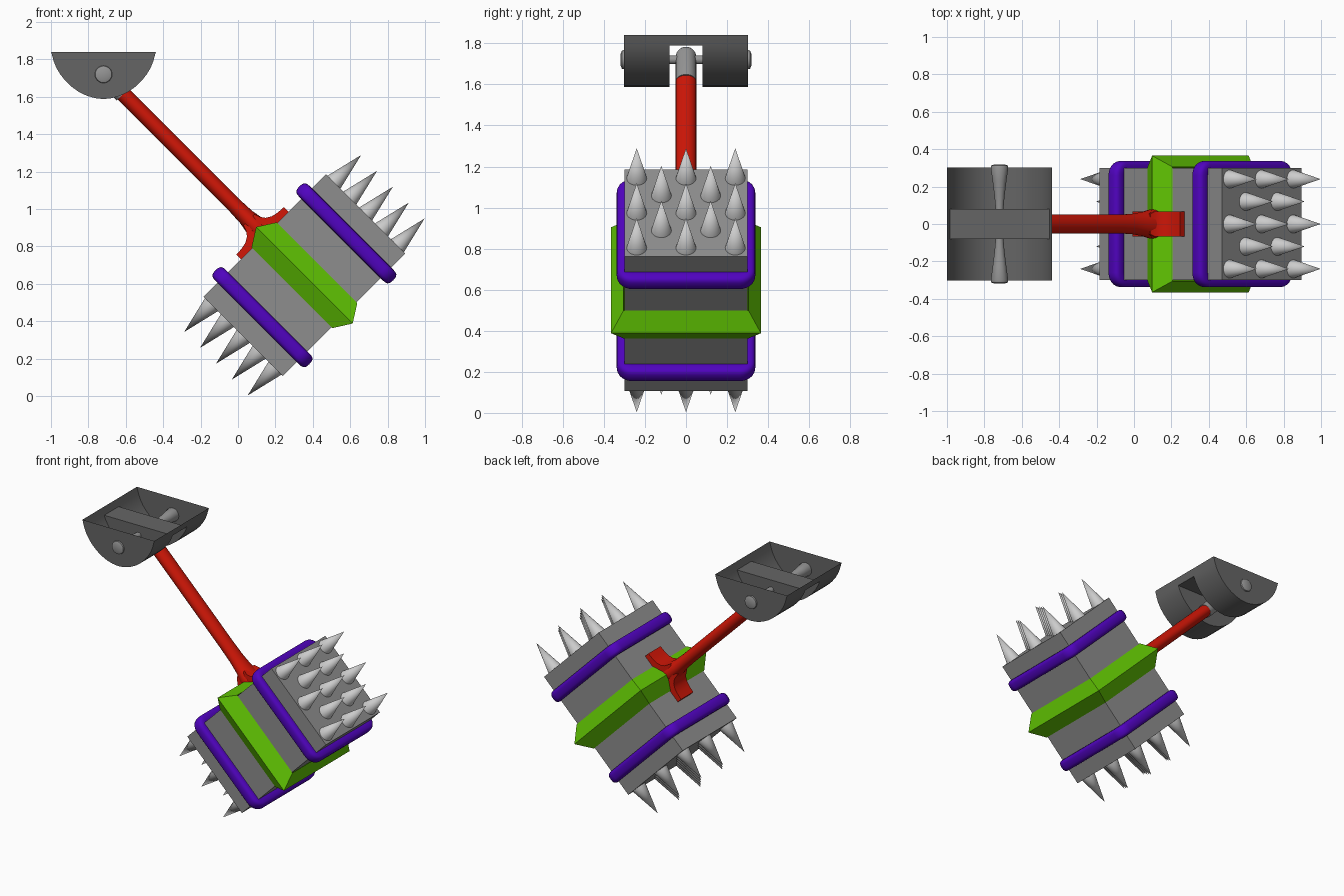
import bpy, bmesh
from math import sin, cos, pi, radians, copysign
from mathutils import Matrix, Vector

if "Cube" in bpy.data.objects:
    bpy.data.objects.remove(bpy.data.objects["Cube"])

# The hammer is built upright around its head centre, then swung 45 degrees
SWING = Matrix.Translation((0.355, 0, 0.646)) @ Matrix.Rotation(radians(-45), 4, 'Y')
PIVOT = SWING @ Vector((0, 0, 1.519))


def material(name, rgb):
    m = bpy.data.materials.new(name)
    m.diffuse_color = (*rgb, 1)
    m.use_nodes = True
    m.node_tree.nodes["Principled BSDF"].inputs["Base Color"].default_value = m.diffuse_color
    return m


RED = material("red", (0.62, 0.008, 0.002))
PURPLE = material("purple", (0.08, 0.001, 0.52))
GREEN = material("green", (0.12, 0.56, 0.001))
STONE = material("stone_grey", (0.27, 0.27, 0.27))
STEEL = material("steel_grey", (0.55, 0.55, 0.55))
PIN = material("pin_grey", (0.30, 0.30, 0.30))
DARK = material("dark_grey", (0.13, 0.13, 0.13))


def finish(name, bm, mat=None, matrix=SWING, smooth=True):
    bmesh.ops.recalc_face_normals(bm, faces=bm.faces)
    me = bpy.data.meshes.new(name)
    bm.to_mesh(me)
    bm.free()
    ob = bpy.data.objects.new(name, me)
    bpy.context.collection.objects.link(ob)
    ob.matrix_world = matrix
    if mat:
        me.materials.append(mat)
    if smooth:
        bpy.ops.object.select_all(action='DESELECT')
        ob.select_set(True)
        bpy.context.view_layer.objects.active = ob
        bpy.ops.object.shade_smooth_by_angle(angle=radians(35))
    return ob


def loft(name, rings, mat=None, matrix=SWING, loop=False, smooth=True):
    """Skin a list of closed rings; loop joins the last ring to the first."""
    bm = bmesh.new()
    vs = [[bm.verts.new(p) for p in r] for r in rings]
    n = len(vs[0])
    pairs = list(zip(vs, vs[1:])) + ([(vs[-1], vs[0])] if loop else [])
    for a, b in pairs:
        for i in range(n):
            j = (i + 1) % n
            bm.faces.new((a[i], a[j], b[j], b[i]))
    if not loop:
        bm.faces.new(vs[0])
        bm.faces.new(vs[-1])
    return finish(name, bm, mat, matrix, smooth)


def circle(rx, ry, z, n=24):
    return [(rx * cos(2 * pi * i / n), ry * sin(2 * pi * i / n), z) for i in range(n)]


def squarish(v):
    return copysign(abs(v) ** 0.7, v)


# Head block
bm = bmesh.new()
bmesh.ops.create_cube(bm, size=1, matrix=Matrix.Diagonal((0.926, 0.6, 0.6, 1)))
finish("head_block", bm, STONE, smooth=False)

# Spikes: staggered 3-2-3-2-3 pattern on both striking faces
for side, label in ((1, "right"), (-1, "left")):
    bm = bmesh.new()
    for row in range(5):
        for y in ((-0.24, 0, 0.24) if row % 2 == 0 else (-0.12, 0.12)):
            at = Matrix.Translation((side * 0.564, y, 0.24 - 0.12 * row))
            bmesh.ops.create_cone(bm, cap_ends=True, segments=24, radius1=0.05, radius2=0,
                                  depth=0.21, matrix=at @ Matrix.Rotation(side * pi / 2, 4, 'Y'))
    finish("spikes_" + label, bm, STEEL)

# Purple hoops with softened corners
for side, label in ((1, "right"), (-1, "left")):
    rings = []
    for q in range(4):
        mid = radians(45 + 90 * q)
        cy, cz = copysign(0.26, cos(mid)), copysign(0.277, sin(mid))
        for k in range(7):
            a = radians(90 * q + 15 * k)
            ring = []
            for i in range(20):
                t = 2 * pi * i / 20
                r = 0.04 + 0.038 * squarish(cos(t))
                ring.append((side * 0.317 + 0.04 * squarish(sin(t)),
                             cy + r * cos(a), cz + r * sin(a)))
            rings.append(ring)
    loft("hoop_" + label, rings, PURPLE, loop=True)

# Green ridged belt round the middle
rings = [[(x, sy * h, sz * h) for sy, sz in ((1, 1), (-1, 1), (-1, -1), (1, -1))]
         for x, h in ((-0.095, 0.305), (0, 0.365), (0.095, 0.305), (0, 0.29))]
loft("belt", rings, GREEN, loop=True, smooth=False)

# Red handle rod, flaring toward its foot
loft("handle", [circle(rx, ry, z) for rx, ry, z in (
    (0.06, 0.078, 0.34), (0.056, 0.077, 0.385), (0.046, 0.064, 0.44),
    (0.042, 0.054, 0.52), (0.042, 0.05, 0.62), (0.042, 0.05, 1.382))], RED)

# Red T-shaped foot on the head
half = [(0.18, 0.298), (0.18, 0.335), (0.135, 0.338), (0.10, 0.346), (0.07, 0.364),
        (0.052, 0.39), (0.042, 0.42)]
profile = half + [(-x, z) for x, z in reversed(half)]
loft("handle_foot", [[(x, y if z < 0.4 else y * 0.8, z) for x, z in profile]
                     for y in (-0.068, 0.068)], RED)

# Grey rounded handle tip at the hinge
rings = [circle(0.048, 0.05, 1.37)]
rings += [circle(0.048 * cos(a), 0.05 * cos(a), 1.539 + 0.05 * sin(a))
          for a in (radians(d) for d in (0, 15, 30, 45, 60, 75, 87))]
loft("handle_tip", rings, PIN)

# Hinge pin: waisted, with slightly domed ends
AT_PIVOT = Matrix.Translation(PIVOT)
pin = [(0.03, 0.318), (0.044, 0.312), (0.047, 0.30), (0.037, 0.23), (0.027, 0.15), (0.021, 0.08)]
pin += [(r, -y) for r, y in reversed(pin)]
loft("hinge_pin", [circle(r, r, y) for r, y in pin], PIN,
     AT_PIVOT @ Matrix.Rotation(pi / 2, 4, 'X'))

# Hinge bracket: open-topped half-round tray with a channel for the handle underneath
curve = [(0.28, 0), (0.266, -0.05), (0.252, -0.085), (0.231, -0.12), (0.205, -0.153),
         (0.172, -0.185), (0.133, -0.213), (0.09, -0.234), (0.045, -0.247), (0, -0.252)]
curve += [(-x, z) for x, z in reversed(curve[:-1])]
ys = (-0.303, -0.08, 0.08, 0.303)
bm = bmesh.new()
grid = [[bm.verts.new((x, y, z)) for x, z in curve] for y in ys]
last = len(curve) - 2
for s in range(3):
    for i in range(last + 1):
        if s != 1 or i in (0, last):
            bm.faces.new((grid[s][i], grid[s][i + 1], grid[s + 1][i + 1], grid[s + 1][i]))
bm.faces.new(grid[0])
bm.faces.new(grid[3])
bm.faces.new(grid[1][1:-1])
bm.faces.new(grid[2][1:-1])
bm.faces.new((grid[1][1], grid[1][-2], grid[2][-2], grid[2][1]))
finish("hinge_bracket", bm, DARK, Matrix.Translation((PIVOT.x, 0, 1.84)))
